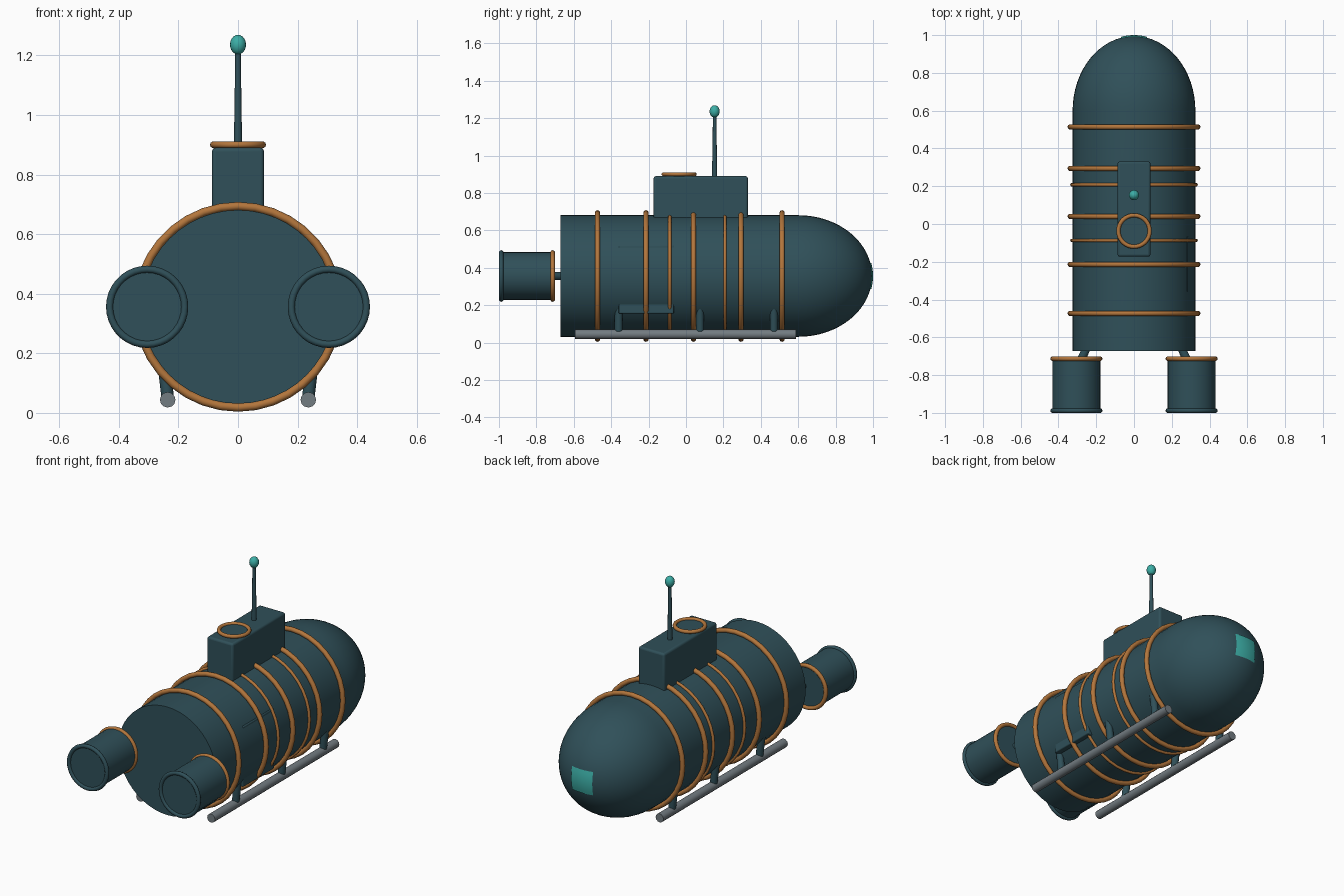
import bpy, bmesh, math
from mathutils import Vector, Matrix

if "Cube" in bpy.data.objects:
    bpy.data.objects.remove(bpy.data.objects["Cube"])

CZ = 0.356   # height of the hull axis
R = 0.325    # hull radius


def material(name, rgb):
    m = bpy.data.materials.new(name)
    m.diffuse_color = (*rgb, 1)
    m.use_nodes = True
    m.node_tree.nodes["Principled BSDF"].inputs["Base Color"].default_value = m.diffuse_color
    return m


HULL = material("dark teal", (0.029, 0.08, 0.1))
COPPER = material("copper", (0.45, 0.18, 0.045))
GLOW = material("bright teal", (0.045, 0.42, 0.38))
STEEL = material("grey steel", (0.17, 0.2, 0.22))


def finish(name, mat, smooth=True):
    o = bpy.context.object
    o.name = name
    o.data.materials.append(mat)
    if smooth:
        bpy.ops.object.shade_smooth_by_angle(angle=math.radians(40))
    return o


def rod(name, a, b, r1, r2, mat, sides=16):
    """Tapered cylinder between two points."""
    a, b = Vector(a), Vector(b)
    d = b - a
    bpy.ops.mesh.primitive_cone_add(vertices=sides, radius1=r1, radius2=r2, depth=d.length,
                                    location=(a + b) / 2, rotation=d.to_track_quat('Z', 'Y').to_euler())
    return finish(name, mat)


def ring(name, loc, major, minor, mat, flat=False):
    bpy.ops.mesh.primitive_torus_add(major_radius=major, minor_radius=minor, major_segments=36,
                                     minor_segments=10, location=loc,
                                     rotation=(0 if flat else math.pi / 2, 0, 0))
    return finish(name, mat)


def box(name, lo, hi, bevel, mat):
    lo, hi = Vector(lo), Vector(hi)
    bpy.ops.mesh.primitive_cube_add(size=1, location=(lo + hi) / 2)
    o = bpy.context.object
    o.data.transform(Matrix.Diagonal((*(hi - lo), 1)))
    b = o.modifiers.new("bevel", 'BEVEL')
    b.width, b.segments = bevel, 3
    return finish(name, mat)


# Hull: cylinder with a stretched round nose, lathed round the y axis
NOSE_Y, NOSE_L = 0.6, 0.395
profile = [(0, -0.672), (R, -0.672), (R, NOSE_Y)]
profile += [(R * math.cos(t), NOSE_Y + NOSE_L * math.sin(t))
            for t in (math.pi / 2 * i / 16 for i in range(1, 16))] + [(0, NOSE_Y + NOSE_L)]
bm = bmesh.new()
vs = [bm.verts.new((r, y, 0)) for r, y in profile]
es = [bm.edges.new(p) for p in zip(vs, vs[1:])]
bmesh.ops.spin(bm, geom=vs + es, cent=(0, 0, 0), axis=(0, 1, 0), angle=math.tau, steps=48)
bmesh.ops.remove_doubles(bm, verts=bm.verts, dist=1e-4)
bmesh.ops.recalc_face_normals(bm, faces=bm.faces)
me = bpy.data.meshes.new("hull")
bm.to_mesh(me)
bm.free()
hull = bpy.data.objects.new("hull", me)
hull.location.z = CZ
bpy.context.collection.objects.link(hull)
bpy.context.view_layer.objects.active = hull
hull.select_set(True)
finish("hull", HULL)

# Nose window: thin curved plate hugging the tip
bpy.ops.mesh.primitive_grid_add(x_subdivisions=8, y_subdivisions=8, size=0.14, location=(0, 0, CZ))
for v in bpy.context.object.data.vertices:
    x, z = v.co.x, -v.co.y
    v.co = (x, NOSE_Y + (NOSE_L + 0.005) * math.sqrt(1 - (x * x + z * z) / R ** 2), z)
finish("nose_window", GLOW)

# Copper hull bands, thick and thin
for y in (-0.473, -0.214, 0.04, 0.294, 0.514):
    ring("hull_band", (0, y, CZ), 0.338, 0.014, COPPER)
for y in (-0.087, 0.208):
    ring("thin_hull_band", (0, y, CZ), 0.329, 0.009, COPPER)

# Side panel, mostly sunk into the right flank
box("side_panel", (0.2, -0.36, 0.155), (0.287, -0.065, 0.52), 0.006, HULL)

# Tower, hatch and antenna
box("tower", (-0.087, -0.173, 0.6), (0.087, 0.331, 0.89), 0.012, HULL)
rod("hatch_lid", (0, -0.037, 0.88), (0, -0.037, 0.9), 0.083, 0.083, HULL, 32)
ring("hatch_rim", (0, -0.037, 0.9), 0.083, 0.011, COPPER, True)
rod("antenna", (0, 0.153, 0.88), (0, 0.153, 1.22), 0.014, 0.009, HULL, 12)
bpy.ops.mesh.primitive_uv_sphere_add(segments=16, ring_count=10, radius=1, location=(0, 0.153, 1.236))
bpy.context.object.data.transform(Matrix.Diagonal((0.027, 0.027, 0.033, 1)))
finish("antenna_tip", GLOW)

for s in (-1, 1):
    # Thrusters with a copper front rim and dark rear rim
    x = s * 0.305
    rod("thruster", (x, -0.99, CZ), (x, -0.712, CZ), 0.127, 0.127, HULL, 32)
    ring("thruster_front_rim", (x, -0.713, CZ), 0.126, 0.012, COPPER)
    ring("thruster_rear_rim", (x, -0.988, CZ), 0.126, 0.012, HULL)
    rod("thruster_strut", (s * 0.2, -0.55, CZ), (s * 0.3, -0.76, CZ), 0.022, 0.022, HULL)
    # Landing skids and their legs
    rod("skid", (s * 0.236, -0.593, 0.044), (s * 0.236, 0.588, 0.044), 0.026, 0.026, STEEL, 12)
    for y in (-0.36, 0.075, 0.47):
        rod("skid_leg", (s * 0.235, y, 0.044), (s * 0.256, y, 0.22), 0.021, 0.021, HULL, 12)
